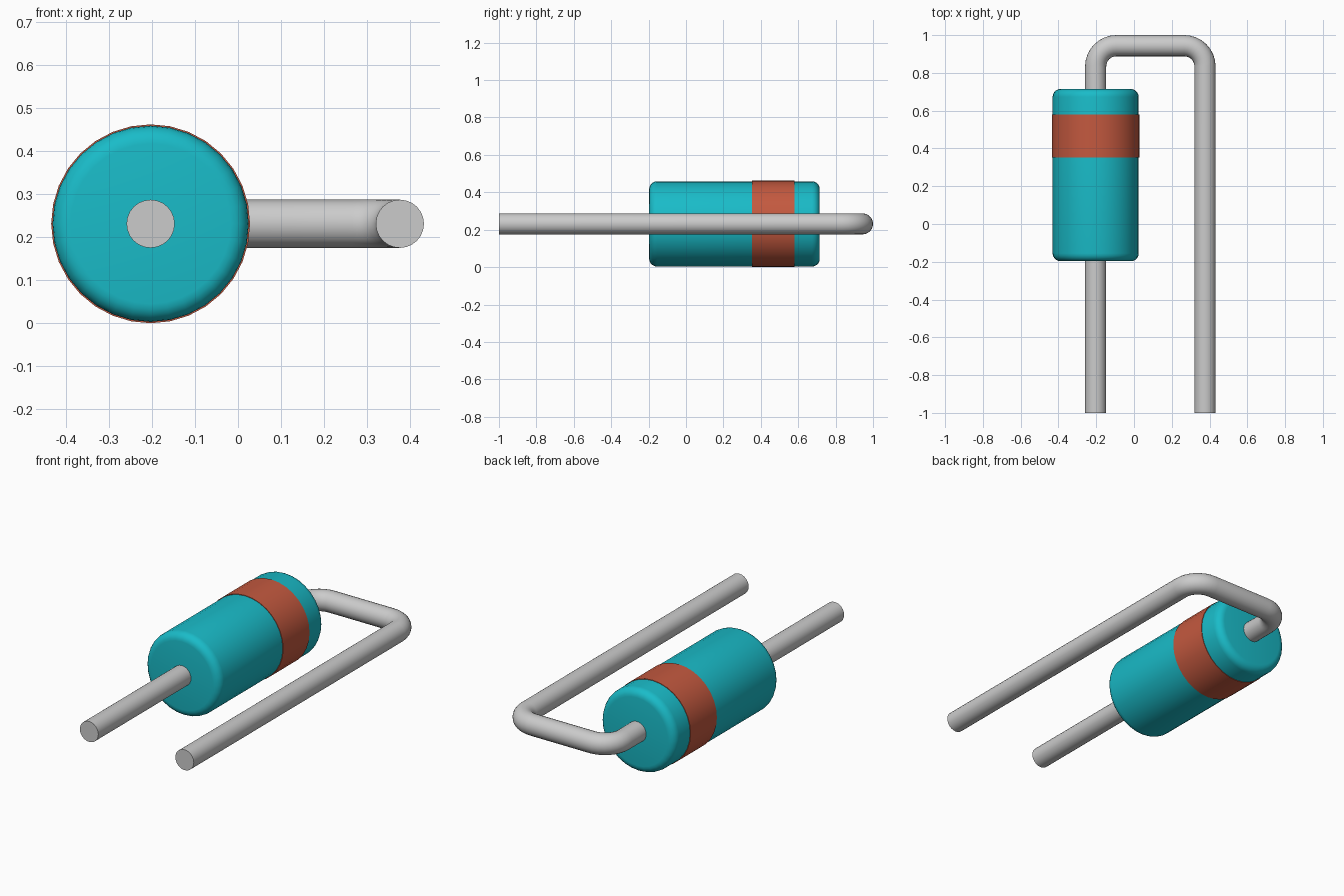
import bpy, bmesh
from math import sin, cos, pi, radians
from mathutils import Vector

if "Cube" in bpy.data.objects:
    bpy.data.objects.remove(bpy.data.objects["Cube"])

Z = 0.231          # height of the axis
X0, X1 = -0.203, 0.376   # body axis, return leg axis
R_WIRE = 0.056


def material(name, rgb):
    m = bpy.data.materials.new(name)
    m.diffuse_color = (*rgb, 1)
    m.use_nodes = True
    m.node_tree.nodes["Principled BSDF"].inputs["Base Color"].default_value = m.diffuse_color
    return m


def tube(name, stations, sides, mat=None):
    """Skin circular rings; each station is (x, y, heading angle, radius)."""
    bm = bmesh.new()
    rings = []
    for x, y, heading, r in stations:
        side = Vector((-sin(heading), cos(heading), 0))
        up = Vector((0, 0, 1))
        rings.append([bm.verts.new(Vector((x, y, Z))
                      + r * (cos(2 * pi * i / sides) * side + sin(2 * pi * i / sides) * up))
                      for i in range(sides)])
    for a, b in zip(rings, rings[1:]):
        for i in range(sides):
            j = (i + 1) % sides
            bm.faces.new((a[i], a[j], b[j], b[i]))
    bm.faces.new(rings[0][::-1])
    bm.faces.new(rings[-1])
    bmesh.ops.recalc_face_normals(bm, faces=bm.faces)
    me = bpy.data.meshes.new(name)
    bm.to_mesh(me)
    bm.free()
    ob = bpy.data.objects.new(name, me)
    bpy.context.collection.objects.link(ob)
    if mat:
        me.materials.append(mat)
    bpy.ops.object.select_all(action='DESELECT')
    ob.select_set(True)
    bpy.context.view_layer.objects.active = ob
    bpy.ops.object.shade_smooth_by_angle(angle=radians(35))
    return ob


teal = material("teal", (0.01, 0.50, 0.58))
red = material("red", (0.55, 0.10, 0.05))

# Body: cylinder with rounded rims
R, Y0, Y1, F, N = 0.228, -0.197, 0.715, 0.042, 5
arc = [(F - F * cos(k * pi / 2 / N), R - F + F * sin(k * pi / 2 / N)) for k in range(N + 1)]
profile = [(Y0 + d, r) for d, r in arc] + [(Y1 - d, r) for d, r in reversed(arc)]
tube("body", [(X0, y, pi / 2, r) for y, r in profile], 32, teal)

# Marking band
tube("marking_band", [(X0, y, pi / 2, 0.231) for y in (0.352, 0.58)], 32, red)

# Straight front lead
tube("front_lead", [(X0, y, pi / 2, R_WIRE) for y in (-1, Y0 + 0.03)], 24)

# Rear lead: leaves the body, bends twice and runs back to the front
B, STEPS = 0.11, 8
top = 1 - R_WIRE - B
path = [(X0, Y1 - 0.03, pi / 2, R_WIRE)]
for cx, start in ((X0 + B, pi), (X1 - B, pi / 2)):
    for k in range(STEPS + 1):
        a = start - k * pi / 2 / STEPS
        path.append((cx + B * cos(a), top + B * sin(a), a - pi / 2, R_WIRE))
path.append((X1, -1, -pi / 2, R_WIRE))
tube("bent_rear_lead", path, 24)
